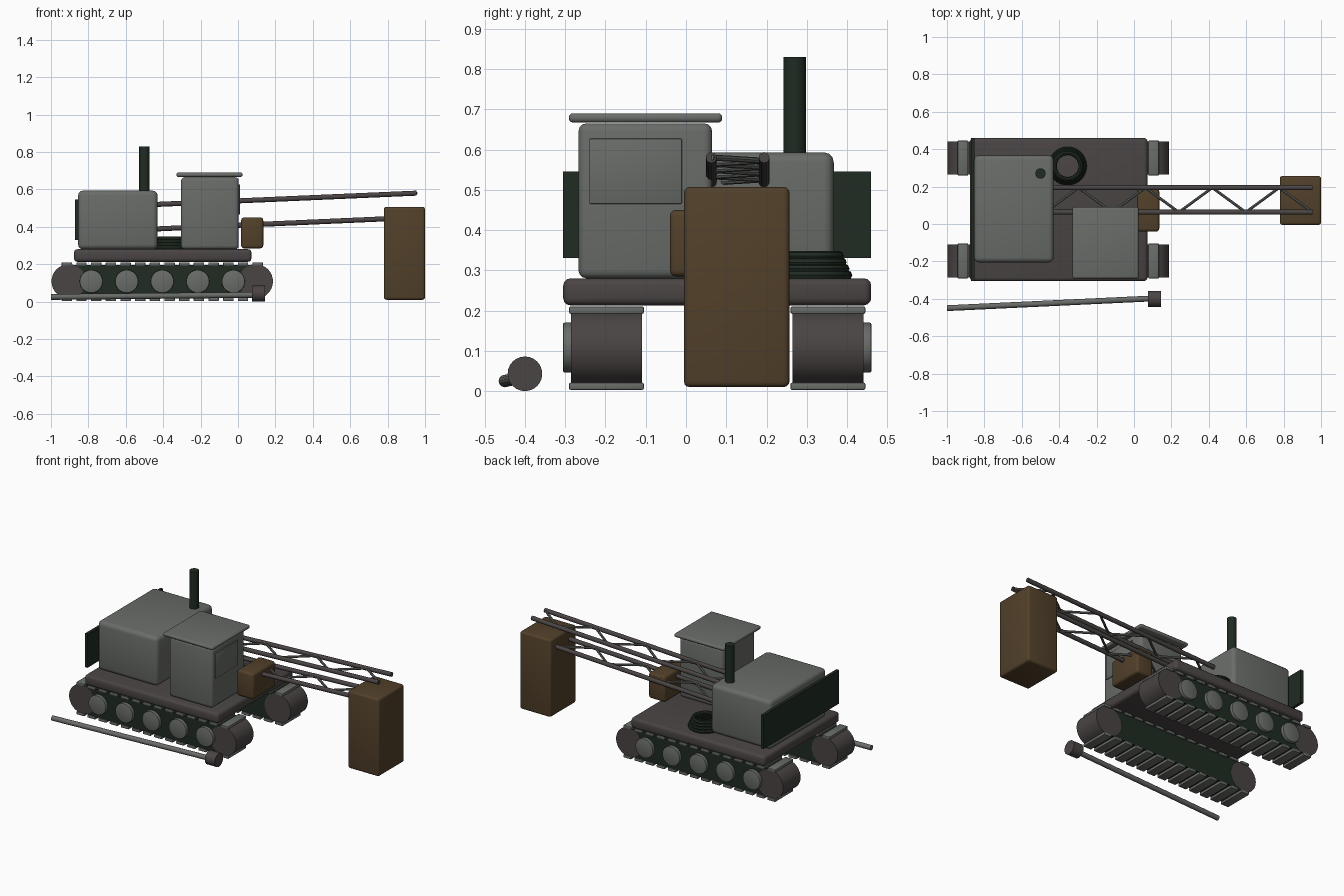
import bpy
import math
from mathutils import Vector

cube = bpy.data.objects.get("Cube")
if cube:
    bpy.data.objects.remove(cube, do_unlink=True)


def material(name, color):
    m = bpy.data.materials.new(name)
    m.use_nodes = True
    m.diffuse_color = (*color, 1)
    bsdf = m.node_tree.nodes["Principled BSDF"]
    bsdf.inputs["Base Color"].default_value = (*color, 1)
    bsdf.inputs["Roughness"].default_value = 0.8
    return m


GREY = material("weathered grey", (0.14, 0.15, 0.137))
BROWN = material("dark brown grey", (0.069, 0.058, 0.058))
GREEN = material("dark green", (0.014, 0.024, 0.016))
TAN = material("rusty tan", (0.085, 0.052, 0.023))


def finish(name, mat, bevel=0.0, segments=3):
    """Name, colour, round and smooth the active object."""
    ob = bpy.context.object
    ob.name = name
    ob.data.materials.append(mat)
    bpy.ops.object.transform_apply(location=False, rotation=False, scale=True)
    if bevel:
        mod = ob.modifiers.new("rounding", "BEVEL")
        mod.width = bevel
        mod.segments = segments
        bpy.ops.object.modifier_apply(modifier=mod.name)
    bpy.ops.object.shade_smooth_by_angle(angle=math.radians(35))
    return ob


def box(name, mat, x, y, z, bevel=0.0, segments=3):
    """Box from (min, max) pairs."""
    centre = [(a + b) / 2 for a, b in (x, y, z)]
    bpy.ops.mesh.primitive_cube_add(size=1, location=centre)
    bpy.context.object.scale = [b - a for a, b in (x, y, z)]
    return finish(name, mat, bevel, segments)


def rod(name, mat, a, b, radius, sides=12, bevel=0.0):
    """Cylinder between two points."""
    a, b = Vector(a), Vector(b)
    bpy.ops.mesh.primitive_cylinder_add(vertices=sides, radius=radius,
                                        depth=(b - a).length, location=(a + b) / 2)
    bpy.context.object.rotation_euler = (b - a).to_track_quat("Z", "Y").to_euler()
    return finish(name, mat, bevel, 2)


# Crawler tracks, mirrored about the chassis centre line
MID_X, MID_Y, AXLE_Z = -0.405, 0.0775, 0.108
for label, side in (("right", -1), ("left", 1)):
    def span(inner, outer):
        return tuple(sorted((MID_Y + side * inner, MID_Y + side * outer)))

    box(f"{label}_track_frame", GREEN, (MID_X - 0.5, MID_X + 0.5),
        span(0.188, 0.362), (0.02, 0.197))
    for end, sign in (("rear", -1), ("front", 1)):
        x = MID_X + sign * 0.5
        y0, y1 = span(0.187, 0.363)
        rod(f"{label}_{end}_drum", BROWN, (x, y0, AXLE_Z), (x, y1, AXLE_Z), 0.092, 32)
    for i in range(5):
        x = MID_X + (i - 2) * 0.19
        y0, y1 = span(0.35, 0.383)
        rod(f"{label}_road_wheel_{i}", GREY, (x, y0, AXLE_Z), (x, y1, AXLE_Z),
            0.062, 24, 0.004)
    for i in range(14):
        x = MID_X + (i - 6.5) * 0.0785
        for level, z in (("lower", 0.003), ("upper", 0.192)):
            box(f"{label}_{level}_pad_{i}", GREY, (x - 0.028, x + 0.028),
                span(0.182, 0.368), (z, z + 0.018), 0.004, 2)

# Deck, engine house and rear plate
box("deck", BROWN, (-0.877, 0.072), (-0.305, 0.46), (0.213, 0.28), 0.018)
box("engine_house", GREY, (-0.855, -0.43), (-0.205, 0.367), (0.28, 0.593), 0.025)
box("rear_plate", GREEN, (-0.872, -0.853), (-0.305, 0.46), (0.33, 0.545))
rod("exhaust_pipe", GREEN, (-0.5, 0.27, 0.58), (-0.5, 0.27, 0.83), 0.028, 20)

# Cab
box("cab", GREY, (-0.305, 0.004), (-0.267, 0.065), (0.28, 0.665), 0.02)
box("cab_roof", GREY, (-0.33, 0.024), (-0.291, 0.09), (0.667, 0.69), 0.01)
box("cab_window", GREY, (0.002, 0.01), (-0.24, -0.01), (0.465, 0.627), 0.003, 2)

# Cable coil on the deck
for i in range(4):
    bpy.ops.mesh.primitive_torus_add(location=(-0.355, 0.31, 0.288 + i * 0.016),
                                     major_radius=0.091 - i * 0.007, minor_radius=0.012,
                                     major_segments=32, minor_segments=8)
    finish(f"cable_coil_{i}", GREEN)

# Lattice boom
START_X, END_X, BAYS = -0.475, 0.955, 8
Y_LOW, Y_HIGH = 0.063, 0.194
for level, z0, z1 in (("upper", 0.518, 0.58), ("lower", 0.387, 0.45)):
    for label, y in (("right", Y_LOW), ("left", Y_HIGH)):
        rod(f"boom_{level}_{label}_chord", BROWN, (START_X, y, z0), (END_X, y, z1), 0.0135)
    nodes = []
    for i in range(BAYS + 1):
        t = i / BAYS
        nodes.append((START_X + (END_X - START_X) * t,
                      Y_HIGH if i % 2 else Y_LOW, z0 + (z1 - z0) * t))
    for i in range(BAYS):
        rod(f"boom_{level}_brace_{i}", GREY, nodes[i], nodes[i + 1], 0.0075, 8)

# Crates
box("small_crate", TAN, (0.017, 0.135), (-0.04, 0.19), (0.285, 0.45), 0.015)
box("hanging_crate", TAN, (0.78, 1.0), (-0.005, 0.257), (0.01, 0.507), 0.014)

# Loose hammer lying beside the track
rod("hammer_handle", GREY, (-1.0, -0.45, 0.025), (0.1, -0.398, 0.036), 0.0155, 12)
rod("hammer_head", BROWN, (0.075, -0.4, 0.043), (0.145, -0.4, 0.043), 0.043, 24)
